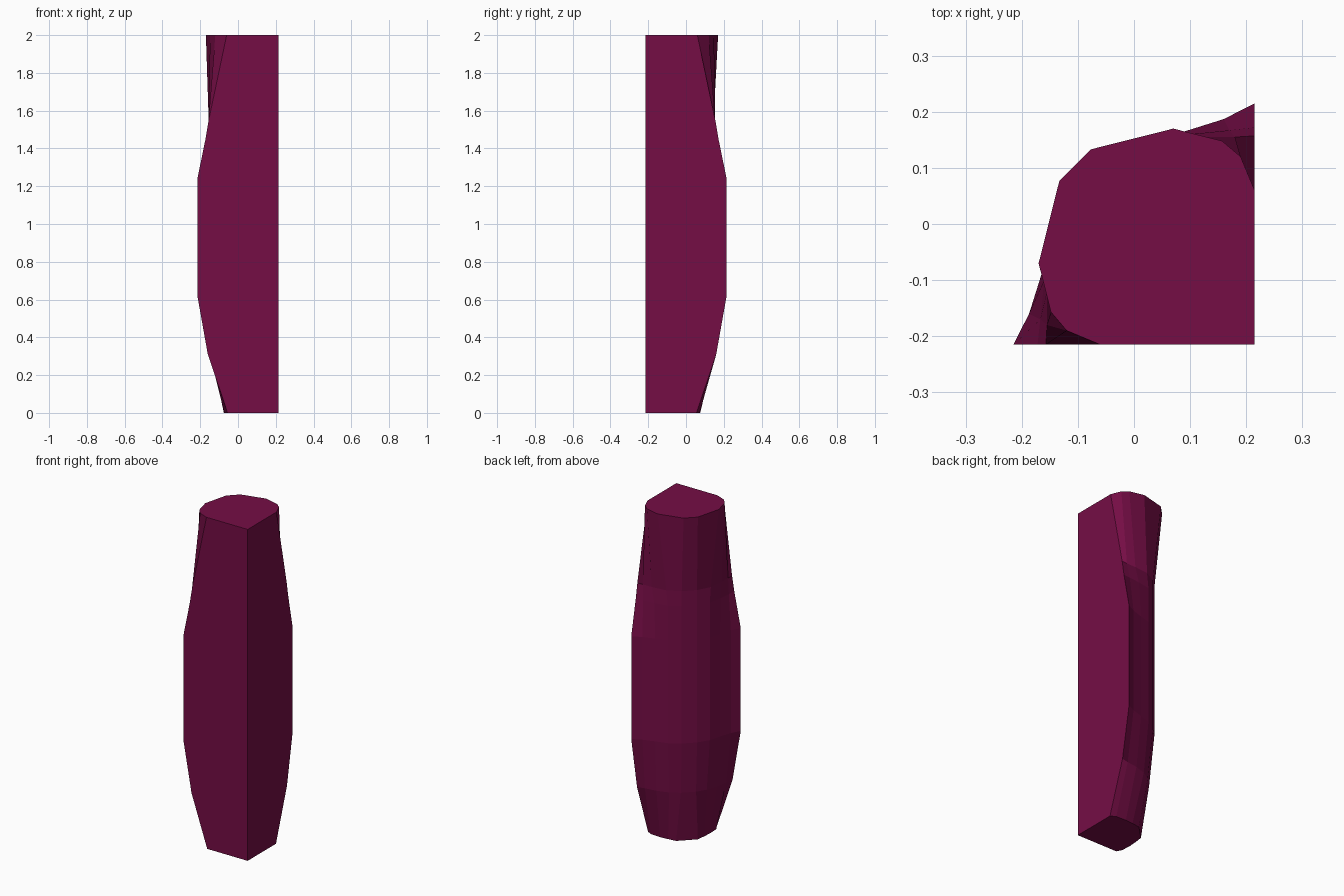
import bpy, bmesh

if "Cube" in bpy.data.objects:
    bpy.data.objects.remove(bpy.data.objects["Cube"])

# Each section: height, then half of its outline from the front flat side
# round to the middle of the back-left bulge (the other half is mirrored).
SECTIONS = [
    (0.00, [(-.055, -.215), (-.072, -.185), (-.075, -.12), (-.071, -.07), (-.065, -.02)]),
    (0.31, [(-.160, -.215), (-.150, -.17), (-.140, -.10), (-.118, -.03), (-.085, .025)]),
    (0.62, [(-.215, -.215), (-.187, -.16), (-.165, -.09), (-.145, -.02), (-.105, .045)]),
    (1.24, [(-.215, -.215), (-.187, -.16), (-.165, -.09), (-.145, -.02), (-.105, .045)]),
    (1.45, [(-.172, -.215), (-.167, -.17), (-.160, -.10), (-.145, -.02), (-.105, .045)]),
    (1.54, [(-.157, -.215), (-.155, -.18), (-.155, -.12), (-.145, -.03), (-.105, .045)]),
    (2.00, [(-.060, -.215), (-.120, -.19), (-.148, -.157), (-.170, -.07), (-.133, .077)]),
]
CORNER = (.215, -.215)

plum = bpy.data.materials.new("dark plum")
plum.diffuse_color = (0.178, 0.004, 0.06, 1)
plum.use_nodes = True
plum.node_tree.nodes["Principled BSDF"].inputs["Base Color"].default_value = plum.diffuse_color

# Corner column, lofted through the sections
bm = bmesh.new()
rings = []
for z, half in SECTIONS:
    outline = [CORNER] + half + [(-y, -x) for x, y in reversed(half)]
    rings.append([bm.verts.new((x, y, z)) for x, y in outline])
for low, high in zip(rings, rings[1:]):
    n = len(low)
    for i in range(n):
        j = (i + 1) % n
        bm.faces.new((low[i], low[j], high[j], high[i]))
bm.faces.new(rings[0])
bm.faces.new(rings[-1])
bmesh.ops.recalc_face_normals(bm, faces=bm.faces)

mesh = bpy.data.meshes.new("corner_column")
bm.to_mesh(mesh)
bm.free()
mesh.materials.append(plum)
bpy.context.collection.objects.link(bpy.data.objects.new("corner_column", mesh))
